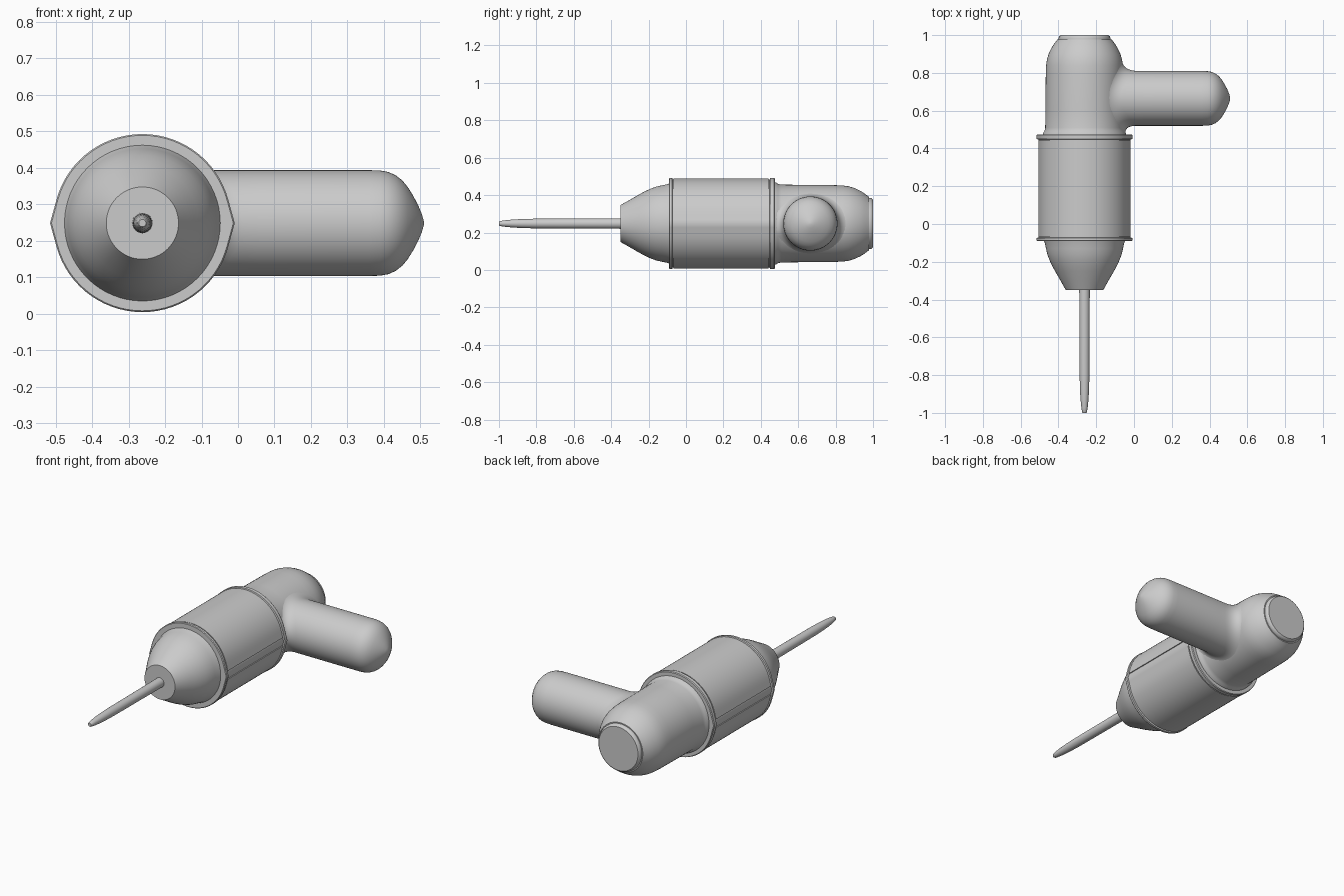
import bpy, bmesh
from math import sin, cos, pi, radians, sqrt, acos

if "Cube" in bpy.data.objects:
    bpy.data.objects.remove(bpy.data.objects["Cube"])

CX, CZ = -0.262, 0.248     # main axis runs along y
HY, HR = 0.665, 0.145      # handle centre line (along x) and radius


def finish(name, bm, angle=35):
    bmesh.ops.remove_doubles(bm, verts=bm.verts, dist=1e-5)
    bmesh.ops.recalc_face_normals(bm, faces=bm.faces)
    me = bpy.data.meshes.new(name)
    bm.to_mesh(me)
    bm.free()
    ob = bpy.data.objects.new(name, me)
    bpy.context.collection.objects.link(ob)
    bpy.ops.object.select_all(action='DESELECT')
    ob.select_set(True)
    bpy.context.view_layer.objects.active = ob
    bpy.ops.object.shade_smooth_by_angle(angle=radians(angle))
    return ob


def loft(name, rings, angle=35):
    """Skin closed rings of points and cap both ends."""
    bm = bmesh.new()
    vs = [[bm.verts.new(p) for p in ring] for ring in rings]
    n = len(rings[0])
    for a, b in zip(vs, vs[1:]):
        for i in range(n):
            j = (i + 1) % n
            bm.faces.new((a[i], a[j], b[j], b[i]))
    bm.faces.new(vs[0])
    bm.faces.new(vs[-1])
    return finish(name, bm, angle)


def lathe(name, profile, n=64, angle=35):
    """Revolve (y, radius) pairs about the main axis."""
    rings = [[(CX + r * cos(2 * pi * i / n), y, CZ + r * sin(2 * pi * i / n))
              for i in range(n)] for y, r in profile]
    return loft(name, rings, angle)


def section(t, k=1.0):
    """Housing outline: a circle drawn out to a point at both sides."""
    r0, tip = 0.244, 0.253
    tang = acos(r0 / tip)
    phi = abs((t + pi / 2) % pi - pi / 2)
    r = k * (r0 / cos(tang - phi) if phi < tang else r0)
    return CX + r * cos(t), CZ + r * sin(t)


def housing(name, stations, n=72):
    rings = []
    for y, k in stations:
        pts = [section(2 * pi * i / n, k) for i in range(n)]
        rings.append([(x, y, z) for x, z in pts])
    return loft(name, rings)


def panel(name, start, y0, y1, n=36):
    """Half-shell cover plate with a gap left at the side ridges."""
    gap = 0.1
    ts = [start + gap + (pi - 2 * gap) * i / n for i in range(n + 1)]
    outline = [section(t, 0.987) for t in ts] + [section(t, 0.95) for t in reversed(ts)]
    bm = bmesh.new()
    m = len(outline)
    a = [bm.verts.new((x, y0, z)) for x, z in outline]
    b = [bm.verts.new((x, y1, z)) for x, z in outline]
    for i in range(m):
        j = (i + 1) % m
        bm.faces.new((a[i], a[j], b[j], b[i]))
    for v in (a, b):
        for i in range(n):
            bm.faces.new((v[i], v[i + 1], v[m - 2 - i], v[m - 1 - i]))
    return finish(name, bm)


# Bit and nose cone
lathe("bit", [(-1.0, 0.010), (-0.995, 0.013), (-0.97, 0.017), (-0.93, 0.021),
              (-0.88, 0.024), (-0.80, 0.026), (-0.33, 0.028)], n=24)
lathe("nose_cone", [(-0.35, 0.099), (-0.30, 0.127), (-0.25, 0.156), (-0.22, 0.172),
                    (-0.19, 0.186), (-0.16, 0.197), (-0.13, 0.204), (-0.105, 0.209),
                    (-0.08, 0.217)])

# Central housing: core, end rings, two cover plates
housing("housing_core", [(-0.085, 0.966), (0.47, 0.966)])
housing("front_ring", [(-0.091, 0.985), (-0.087, 1.0), (-0.074, 1.0), (-0.071, 0.96)])
housing("rear_ring", [(0.447, 0.96), (0.450, 1.0), (0.470, 1.0), (0.475, 0.985)])
panel("upper_cover", 0, -0.066, 0.442)
panel("lower_cover", pi, -0.066, 0.442)

# Rear body with rounded shoulder
BODY = [(0.46, 0.222), (0.482, 0.219), (0.492, 0.212), (0.51, 0.208), (0.60, 0.207),
        (0.80, 0.205), (0.84, 0.203), (0.87, 0.199), (0.90, 0.190), (0.93, 0.176),
        (0.95, 0.164), (0.966, 0.152), (0.978, 0.143)]
lathe("rear_body", BODY)
lathe("end_cap", [(0.965, 0.137), (0.985, 0.137), (0.994, 0.134), (1.0, 0.127)])


def body_x(y, z):
    """x of the rear body's surface on the handle side."""
    for (ya, ra), (yb, rb) in zip(BODY, BODY[1:]):
        if ya <= y <= yb:
            r = ra + (rb - ra) * (y - ya) / (yb - ya)
            return CX + sqrt(max(r * r - (z - CZ) ** 2, 0))
    return CX


# Side handle, filleted into the rear body
N, STEPS = 64, 8
angs = [2 * pi * i / N for i in range(N)]


def at(x, r, a):
    return (x, HY + r * cos(a), CZ + r * sin(a))


rings = [[at(CX, HR * 0.9, a) for a in angs]]
for s in range(STEPS + 1):
    t = s / STEPS
    ring = []
    for a in angs:
        c = cos(a)
        f = 0.025 + (0.035 if c > 0 else 0.022) * c * c
        p0, p1 = at(0, HR + f, a), at(0, HR, a)
        x0, x1 = body_x(*p0[1:]), body_x(*p1[1:])
        w0, w1, w2 = (1 - t) ** 2, 2 * t * (1 - t), t * t
        x = w0 * (x0 - 0.002) + w1 * x1 + w2 * (x1 + f + 0.02)
        ring.append(at(x, HR + w0 * f, a))
    rings.append(ring)
for x, r in [(0.06, HR), (0.36, HR), (0.39, 0.144), (0.412, 0.140), (0.432, 0.131),
             (0.45, 0.117), (0.465, 0.099), (0.48, 0.075), (0.494, 0.048),
             (0.504, 0.024), (0.509, 0.006)]:
    rings.append([at(x, r, a) for a in angs])
loft("side_handle", rings, 45)
